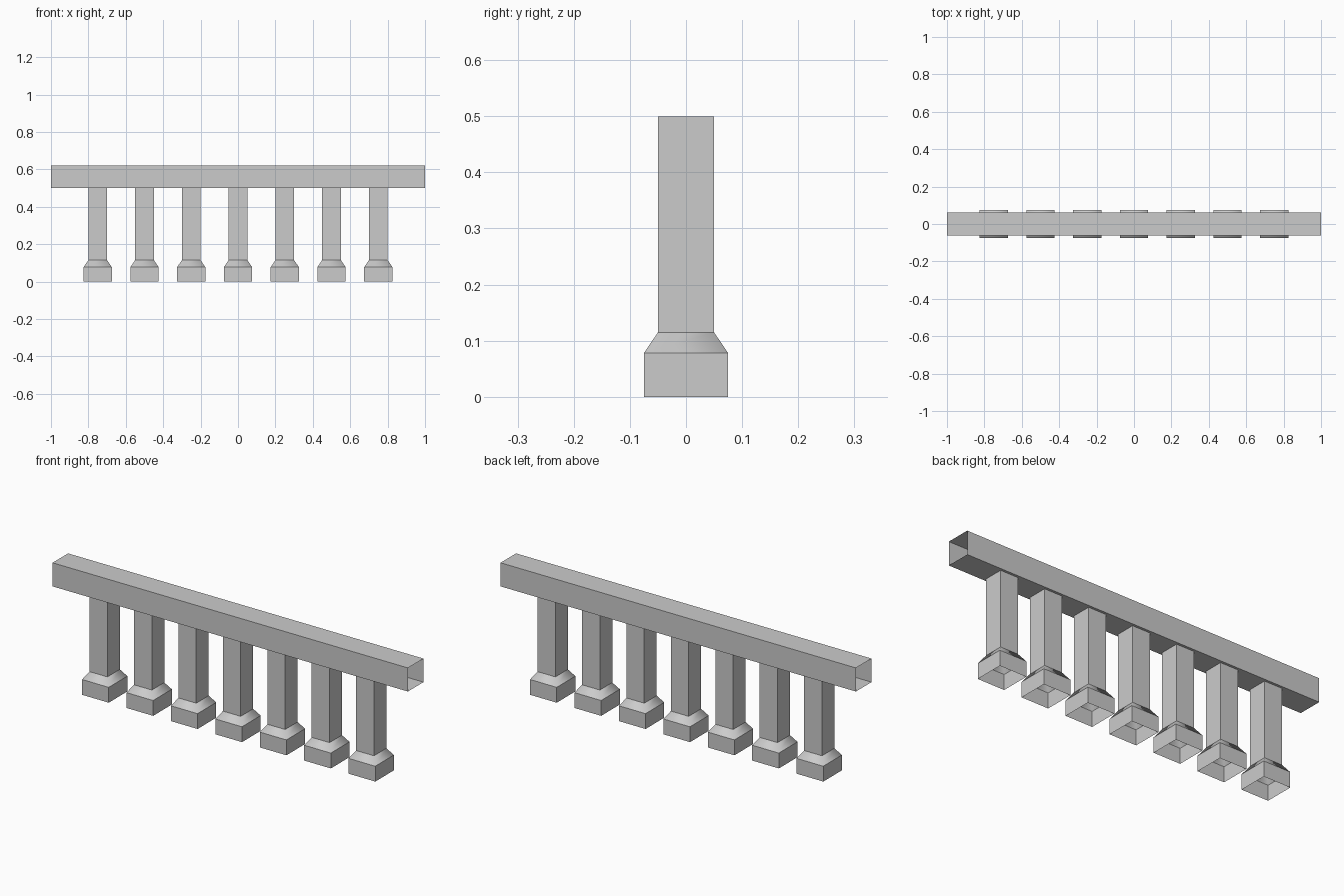
import bpy
import bmesh

default = bpy.data.objects.get("Cube")
if default:
    bpy.data.objects.remove(default, do_unlink=True)

# Single stone colour
stone = bpy.data.materials.new("grey_stone")
stone.use_nodes = True
GREY = (0.6, 0.6, 0.6, 1)
stone.diffuse_color = GREY
stone.node_tree.nodes["Principled BSDF"].inputs["Base Color"].default_value = GREY


def square_tube(name, rings, smooth_band=None):
    """Open-ended tube skinned through rings of four corners each."""
    bm = bmesh.new()
    loops = [[bm.verts.new(p) for p in ring] for ring in rings]
    for band, (a, b) in enumerate(zip(loops, loops[1:])):
        for i in range(4):
            j = (i + 1) % 4
            face = bm.faces.new((a[i], a[j], b[j], b[i]))
            face.smooth = band == smooth_band
    mesh = bpy.data.meshes.new(name)
    bm.to_mesh(mesh)
    bm.free()
    mesh.materials.append(stone)
    obj = bpy.data.objects.new(name, mesh)
    bpy.context.collection.objects.link(obj)
    return obj


CORNERS = [(-1, -1), (1, -1), (1, 1), (-1, 1)]

# Hollow handrail, open at both ends
rail_half, rail_low, rail_high = 0.0625, 0.5, 0.62
rail_mid, rail_rise = (rail_low + rail_high) / 2, (rail_high - rail_low) / 2
square_tube("handrail", [
    [(x, u * rail_half, rail_mid + v * rail_rise) for u, v in CORNERS]
    for x in (-1, 1)])

# Balusters: block foot, softly shaded taper, square shaft
profile = [(0.075, 0), (0.075, 0.078), (0.05, 0.115), (0.05, rail_low)]
rings = [[(u * r, v * r, z) for u, v in CORNERS] for r, z in profile]
first = square_tube("baluster_1", rings, smooth_band=1)
first.location.x = -0.75
for n in range(1, 7):
    post = first.copy()
    post.name = f"baluster_{n + 1}"
    post.location.x = -0.75 + 0.25 * n
    bpy.context.collection.objects.link(post)
